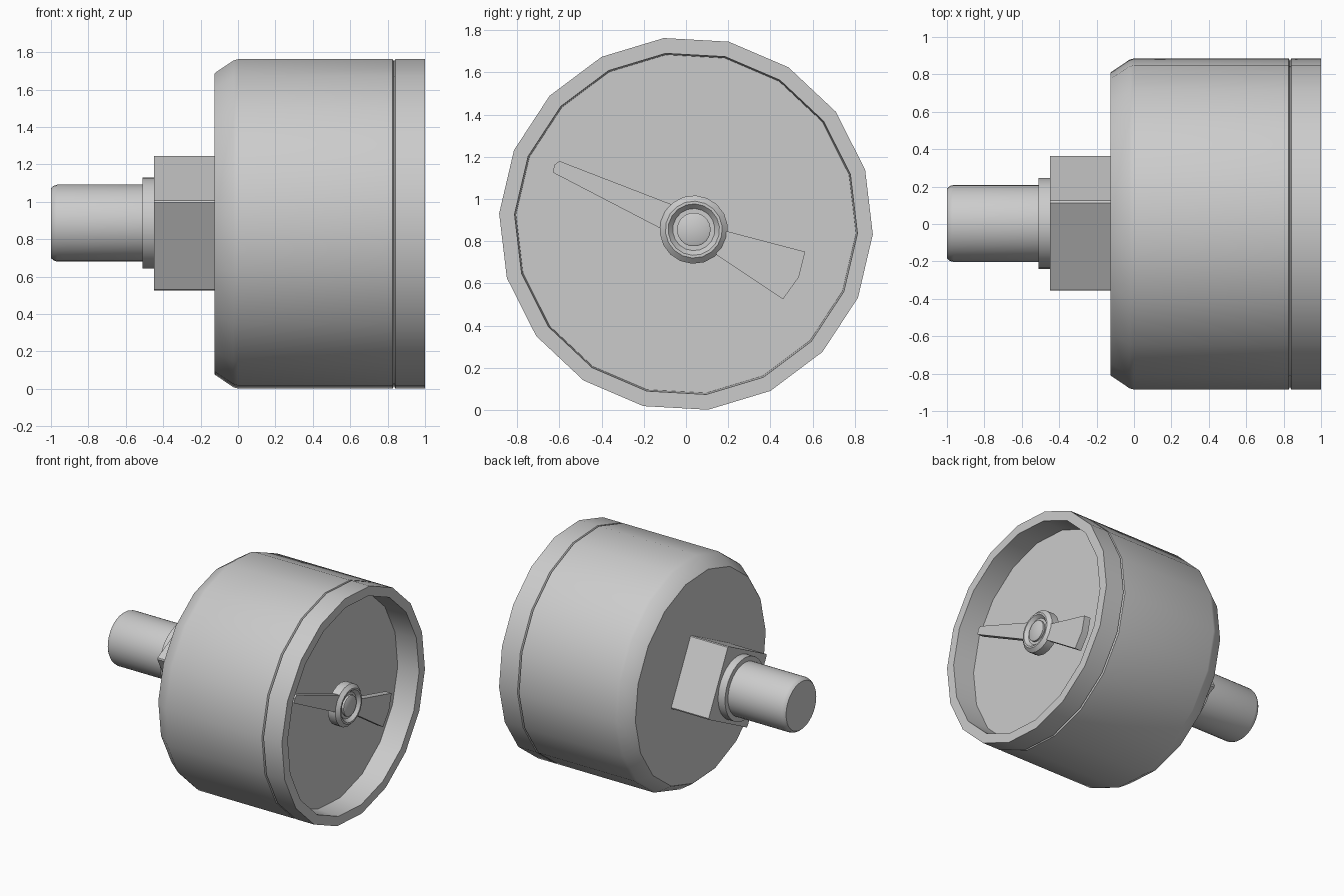
import bpy
import bmesh
from math import radians, cos, sin

cube = bpy.data.objects.get("Cube")
if cube:
    bpy.data.objects.remove(cube, do_unlink=True)

CASE = (0, 0.882)         # case axis, as (y, z)
FITTING = (0.003, 0.886)  # axis of the rear fitting
PIVOT = (0.037, 0.855)    # needle pivot

metal = bpy.data.materials.new("plain grey")
metal.use_nodes = True
grey = (0.6, 0.6, 0.6, 1)
metal.diffuse_color = grey
metal.node_tree.nodes["Principled BSDF"].inputs["Base Color"].default_value = grey


def loft(name, rings):
    """Join rings of points with quads, cap both ends and shade the object."""
    bm = bmesh.new()
    loops = [[bm.verts.new(p) for p in ring] for ring in rings]
    n = len(loops[0])
    for a, b in zip(loops, loops[1:]):
        for i in range(n):
            j = (i + 1) % n
            bm.faces.new((a[i], a[j], b[j], b[i]))
    bm.faces.new(loops[0])
    bm.faces.new(loops[-1])
    bmesh.ops.recalc_face_normals(bm, faces=bm.faces)
    mesh = bpy.data.meshes.new(name)
    bm.to_mesh(mesh)
    bm.free()
    mesh.materials.append(metal)
    obj = bpy.data.objects.new(name, mesh)
    bpy.context.collection.objects.link(obj)
    bpy.ops.object.select_all(action="DESELECT")
    obj.select_set(True)
    bpy.context.view_layer.objects.active = obj
    bpy.ops.object.shade_smooth_by_angle(angle=radians(35))


def circle(centre, radius, angles):
    return [(centre[0] + radius * cos(radians(a)),
             centre[1] + radius * sin(radians(a))) for a in angles]


def lathe(name, profile, sides, centre, phase=0):
    """Turn an (x, radius) profile around an axis along x."""
    angles = [phase + 360 * i / sides for i in range(sides)]
    loft(name, [[(x, y, z) for y, z in circle(centre, r, angles)]
                for x, r in profile])


def plate(name, outline, x0, x1):
    """Extrude a (y, z) outline along x."""
    loft(name, [[(x, y, z) for y, z in outline] for x in (x0, x1)])


# Case with chamfered back, bezel groove and recessed dial
lathe("gauge_case", [
    (-0.126, 0.808), (-0.12, 0.815), (-0.025, 0.879), (0.0, 0.887),
    (0.827, 0.887), (0.834, 0.874), (0.841, 0.887), (1.0, 0.887),
    (1.0, 0.814), (0.82, 0.807)], 18, CASE, phase=-3.2)

# Square wrench block with slightly blunted corners, collar and stem
corners = [72 + 90 * i + d for i in range(4) for d in (-0.9, 0.9)]
plate("wrench_block", circle(FITTING, 0.376, corners), -0.45, -0.11)
lathe("stem_collar", [(-0.51, 0.243), (-0.44, 0.243)], 32, FITTING)
lathe("stem", [(-1.0, 0.187), (-0.985, 0.2), (-0.965, 0.206), (-0.5, 0.206)],
      32, FITTING)

# Post, needle hub with a dished top, and the pin in its middle
lathe("needle_post", [(0.81, 0.08), (0.88, 0.08)], 18, PIVOT)
lathe("needle_hub", [(0.865, 0.162), (0.93, 0.162), (0.955, 0.135),
                     (0.955, 0.122), (0.93, 0.1)], 18, PIVOT, phase=7)
lathe("needle_pin", [(0.92, 0.08), (0.945, 0.08), (0.95, 0.072)], 18, PIVOT)

# Pointer and its fan-shaped counterweight
plate("pointer", [(-0.07, 0.975), (-0.6, 1.18), (-0.625, 1.16),
                  (-0.63, 1.125), (-0.12, 0.86)], 0.88, 0.93)
plate("counterweight", [(0.195, 0.847), (0.565, 0.75), (0.535, 0.63),
                        (0.46, 0.525), (0.145, 0.735), (0.13, 0.79)], 0.88, 0.935)
